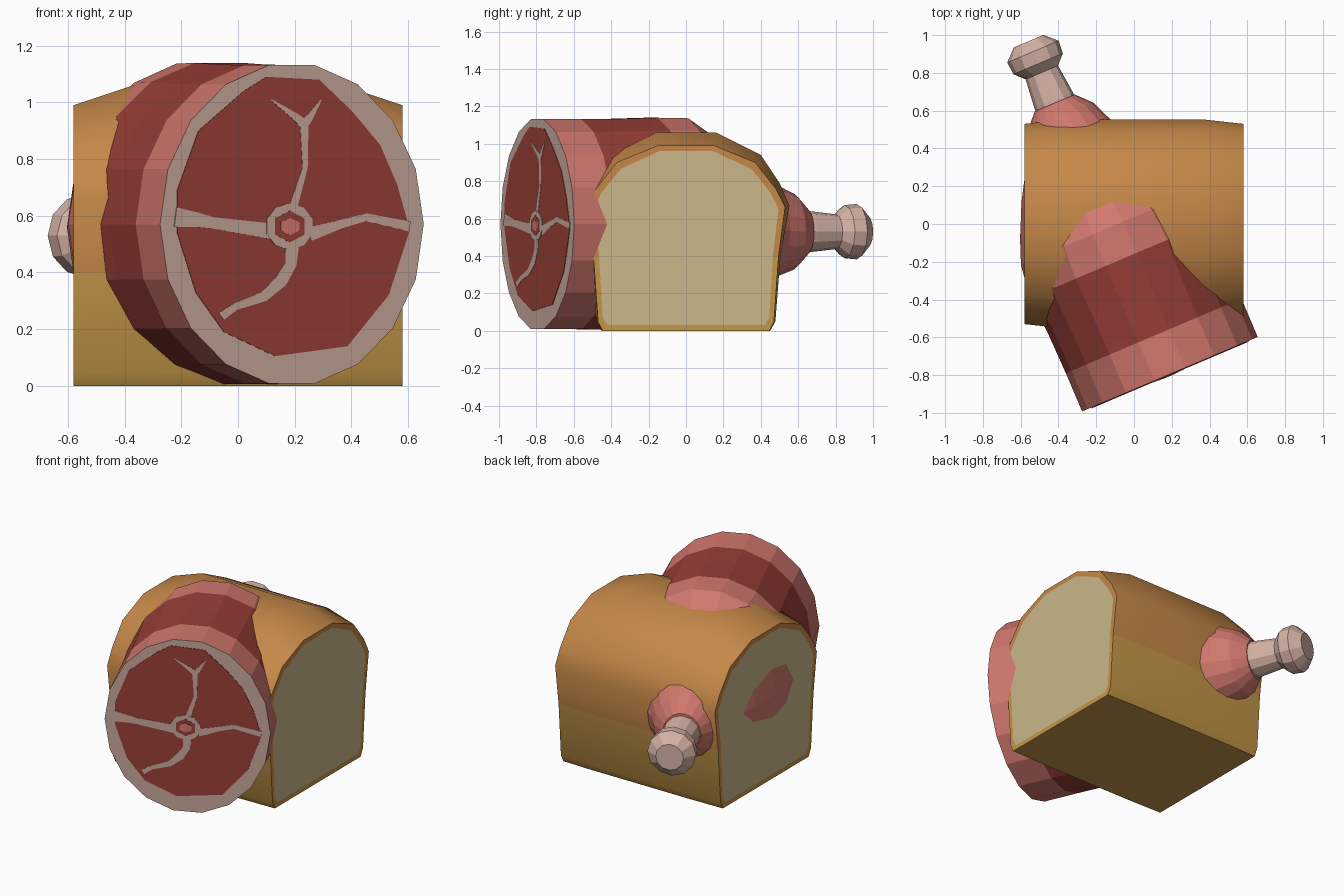
import bpy, bmesh
from math import sin, cos, pi, radians
from mathutils import Vector

cube = bpy.data.objects.get("Cube")
if cube:
    bpy.data.objects.remove(cube, do_unlink=True)


def material(name, rgb):
    lin = [((c + 0.055) / 1.055) ** 2.4 for c in rgb]
    m = bpy.data.materials.new(name)
    m.use_nodes = True
    m.diffuse_color = (*lin, 1)
    m.node_tree.nodes["Principled BSDF"].inputs["Base Color"].default_value = (*lin, 1)
    return m


crust_top = material("brown crust", (0.77, 0.53, 0.28))
crust_low = material("golden crust", (0.77, 0.59, 0.28))
crumb = material("cream crumb", (0.79, 0.72, 0.54))
fat = material("fat", (0.77, 0.65, 0.60))
bone_mat = material("bone", (0.84, 0.70, 0.65))
meat = material("red meat", (0.60, 0.245, 0.22))
skin = material("pink skin", (0.82, 0.47, 0.43))


def loft(name, rings, mats, rule=None):
    """Skin a row of equal rings, cap both ends; rule picks a material from the face centre."""
    bm = bmesh.new()
    rows = [[bm.verts.new(p) for p in ring] for ring in rings]
    for a, b in zip(rows, rows[1:]):
        for i in range(len(a)):
            j = (i + 1) % len(a)
            bm.faces.new((a[i], a[j], b[j], b[i]))
    bm.faces.new(rows[0])
    bm.faces.new(rows[-1])
    bmesh.ops.recalc_face_normals(bm, faces=bm.faces)
    if rule:
        for f in bm.faces:
            f.material_index = rule(f.calc_center_median(), f.normal)
    mesh = bpy.data.meshes.new(name)
    bm.to_mesh(mesh)
    bm.free()
    for m in mats:
        mesh.materials.append(m)
    ob = bpy.data.objects.new(name, mesh)
    bpy.context.scene.collection.objects.link(ob)
    return ob


# Bread loaf: mirrored half profiles for the middle, the end rim and the crumb
def loaf_ring(x, half):
    full = half + [(-y, z) for y, z in reversed(half)]
    return [(x, y, z) for y, z in full]


middle = [(.45, 0), (.478, .05), (.505, .4), (.553, .67), (.50, .79), (.40, .94), (.16, 1.06)]
rim = [(.445, 0), (.47, .05), (.495, .4), (.53, .66), (.48, .76), (.37, .9), (.15, .99)]
inner = [(.42, .03), (.445, .07), (.465, .4), (.495, .65), (.45, .74), (.35, .865), (.145, .96)]
stations = [(-.58, inner), (-.58, rim), (-.37, middle), (.37, middle), (.58, rim), (.58, inner)]


def loaf_rule(c, n):
    if abs(n.x) > .95 and abs(c.y) < .2 and .3 < c.z < .8:
        return 2
    return 1 if c.z < .4 else 0


loaf = loft("bread_loaf", [loaf_ring(x, h) for x, h in stations],
            [crust_top, crust_low, crumb], loaf_rule)
bpy.ops.object.select_all(action='DESELECT')
loaf.select_set(True)
bpy.context.view_layer.objects.active = loaf
bpy.ops.object.shade_smooth_by_angle(angle=radians(48))


# Ham parts share one slanted local frame: y runs from the cut face to the bone
CENTRE = Vector((0.19, -0.795, 0))
SLANT = radians(23)


def place(ob):
    ob.location = CENTRE
    ob.rotation_euler.z = SLANT
    return ob


def oval(t, ru, rv, zc, sides):
    return [(ru * cos(2 * pi * i / sides), t, zc + rv * sin(2 * pi * i / sides))
            for i in range(sides)]


def ham_rule(c, n):
    if c.y < .001:
        return 2
    return 1 if .2 < c.y < .66 else 0


ham = [(0, .505, .57, .57), (.22, .505, .57, .57), (.45, .51, .572, .57), (.66, .525, .578, .57),
       (.84, .50, .575, .57), (.97, .45, .50, .56), (1.15, .365, .40, .55), (1.37, .235, .25, .535),
       (1.48, .19, .205, .53), (1.56, .115, .125, .53)]
place(loft("ham", [oval(*r, 18) for r in ham], [skin, meat, fat], ham_rule))

# Bone with a knobbed end
bone = [(1.45, .115), (1.58, .11), (1.735, .093), (1.785, .142), (1.855, .148), (1.915, .085)]
place(loft("bone", [oval(t, r, r, .53, 12) for t, r in bone], [bone_mat]))


# Cut face: thin plates for the meat, marbling and bone section
def local(x, z, depth):
    return ((x - CENTRE.x) / cos(SLANT), -depth, z)


def plate(name, outline, depth, mat):
    place(loft(name, [[local(x, z, d) for x, z in outline] for d in (0, depth)], [mat]))


plate("cut_meat", [(.10, 1.09), (.285, 1.08), (.40, .97), (.50, .85), (.56, .71), (.605, .55),
                   (.53, .32), (.385, .14), (.13, .105), (-.05, .19), (-.15, .33), (-.215, .54),
                   (-.215, .69), (-.14, .90), (.02, 1.04)], .003, meat)


def vein(name, path):
    """Flat ribbon along (x, z, width) points."""
    pts = [Vector((x, z)) for x, z, w in path]
    rings = []
    for i, p in enumerate(pts):
        d = (pts[min(i + 1, len(pts) - 1)] - pts[max(i - 1, 0)]).normalized()
        side = Vector((-d.y, d.x)) * path[i][2] / 2
        a, b = p + side, p - side
        rings.append([local(*a, 0), local(*b, 0), local(*b, .005), local(*a, .005)])
    place(loft(name, rings, [fat]))


vein("vein_up", [(.19, .62, .03), (.235, .77, .018), (.232, .93, .03)])
vein("vein_fork_right", [(.225, .915, .035), (.25, .945, .025), (.292, 1.01, .004)])
vein("vein_fork_left", [(.235, .92, .035), (.20, .95, .025), (.115, 1.01, .004)])
vein("vein_left", [(.12, .545, .055), (-.09, .575, .04), (-.14, .585, .05), (-.222, .595, .07)])
vein("vein_right", [(.25, .535, .05), (.36, .57, .03), (.45, .595, .028), (.604, .562, .035)])
vein("vein_down", [(.19, .51, .05), (.185, .43, .04), (.15, .37, .045), (.09, .315, .035),
                   (-.01, .28, .025), (-.06, .245, .03)])


def disc(name, rx, rz, sides, depth, mat):
    plate(name, [(.18 + rx * sin(2 * pi * i / sides), .562 + rz * cos(2 * pi * i / sides))
                 for i in range(sides)], depth, mat)


disc("bone_section_ring", .085, .082, 10, .0065, fat)
disc("bone_section", .06, .056, 6, .008, meat)
disc("marrow", .038, .03, 6, .0095, skin)
